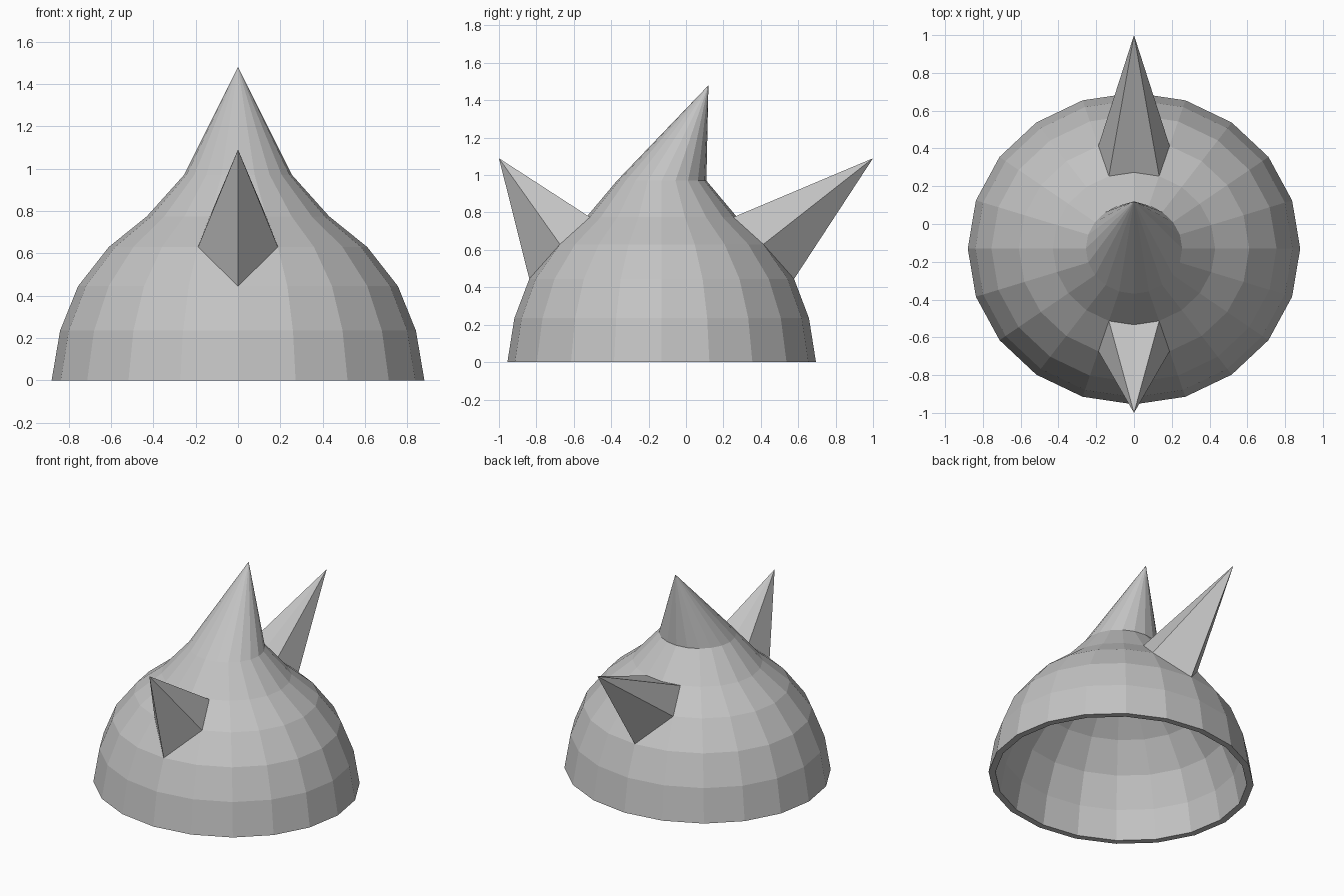
import bpy, math

if "Cube" in bpy.data.objects:
    bpy.data.objects.remove(bpy.data.objects["Cube"])

SIDES = 20
CY = -0.13                 # shell centre in y
FLAT = 0.9375              # depth / width of the shell
# (radius, height) from the rim up to the base of the top spike
RINGS = [(0.88, 0), (0.84, 0.235), (0.755, 0.445),
         (0.61, 0.63), (0.43, 0.775), (0.255, 0.97)]
WALL = 0.045

grey = bpy.data.materials.new("steel_grey")
grey.diffuse_color = (0.55, 0.55, 0.55, 1)
grey.use_nodes = True
grey.node_tree.nodes["Principled BSDF"].inputs["Base Color"].default_value = grey.diffuse_color


def point(ring, step, front=1):
    """Corner of a ring; step 0 faces the front (or the back)."""
    r, z = ring
    a = math.tau * step / SIDES
    return (r * math.sin(a), CY - front * r * FLAT * math.cos(a), z)


def add(name, verts, faces):
    me = bpy.data.meshes.new(name)
    me.from_pydata(verts, [], faces)
    me.materials.append(grey)
    ob = bpy.data.objects.new(name, me)
    bpy.context.collection.objects.link(ob)
    return ob


# Helmet shell: outer wall with bent top spike, inner wall and rim
inner = [(r - WALL, z - (0.03 if z else 0)) for r, z in RINGS]
loops = inner[::-1] + RINGS
n = len(loops)
verts = [point(l, s) for l in loops for s in range(SIDES)]
verts += [(0, 0.06, 1.34), (0, 0.12, 1.48)]
tip_in, tip_out = n * SIDES, n * SIDES + 1
faces = []
for s in range(SIDES):
    t = (s + 1) % SIDES
    for k in range(n - 1):
        a, b = k * SIDES, (k + 1) * SIDES
        faces.append((a + s, a + t, b + t, b + s))
    top = (n - 1) * SIDES
    faces.append((top + s, top + t, tip_out))
    faces.append((t, s, tip_in))
add("helmet_shell", verts, faces)

# Front and back horns, growing from the corners of the shell
for name, front in (("front_horn", 1), ("back_horn", -1)):
    low, mid, high = RINGS[2:5]
    base = [point(low, 0, front), point(mid, 1, front), point(high, 1, front),
            point(high, 0, front), point(high, -1, front), point(mid, -1, front)]
    fan = [(i, (i + 1) % 6, 6) for i in range(6)]
    if front < 0:
        fan = [f[::-1] for f in fan]
    add(name, base + [(0, -front, 1.09)], fan)
